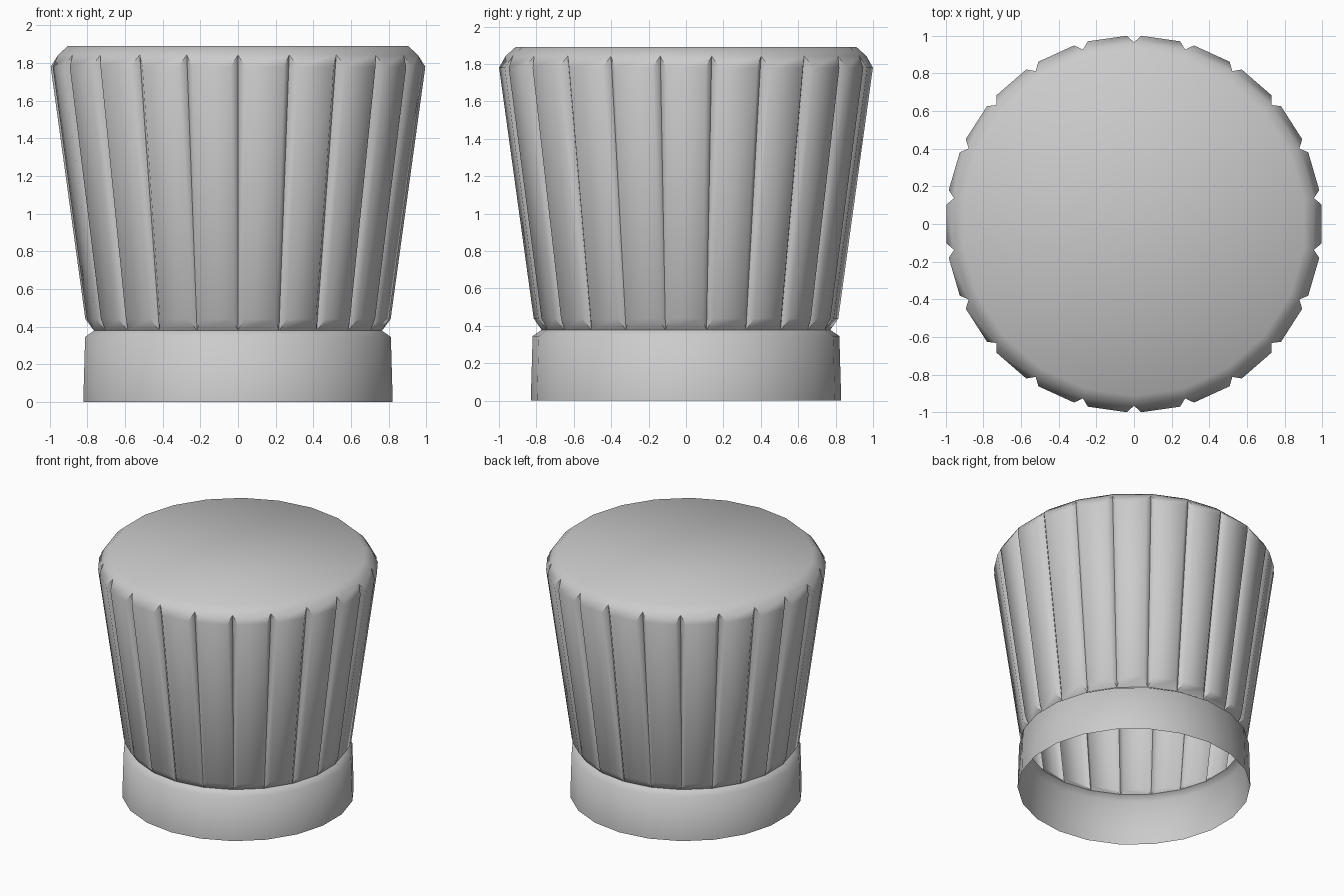
import bpy, bmesh, math

if "Cube" in bpy.data.objects:
    bpy.data.objects.remove(bpy.data.objects["Cube"])

N = 22                       # number of grip ribs
STEP = 2 * math.pi / N
HALF = math.radians(2.2)     # half width of a groove

bm = bmesh.new()


def vert(r, z, a):
    return bm.verts.new((r * math.cos(a), r * math.sin(a), z))


def ring(r, z):
    return [vert(r, z, math.pi / 2 + i * STEP) for i in range(N)]


def rib_ends(r, z):
    # one straight rib edge between each pair of grooves
    angles = [math.pi / 2 + i * STEP for i in range(N)]
    return [(vert(r, z, a + HALF), vert(r, z, a + STEP - HALF)) for a in angles]


# plain collar, neck, rim and top rings
base, collar, neck = ring(0.83, 0), ring(0.82, 0.345), ring(0.772, 0.378)
rim, top = ring(0.965, 1.842), ring(0.912, 1.89)
low, high = rib_ends(0.815, 0.44), rib_ends(1.0, 1.78)

for i in range(N):
    j = (i + 1) % N
    # collar, neck step and rounded top edge
    for a, b in ((base, collar), (collar, neck), (rim, top)):
        bm.faces.new((a[i], a[j], b[j], b[i]))
    # raised rib: lower bevel, flat front, upper bevel
    bm.faces.new((neck[i], neck[j], low[i][1], low[i][0]))
    bm.faces.new((low[i][0], low[i][1], high[i][1], high[i][0]))
    bm.faces.new((high[i][0], high[i][1], rim[j], rim[i]))
    # groove walls on both sides of the rib
    bm.faces.new((neck[i], low[i][0], high[i][0], rim[i]))
    bm.faces.new((neck[j], rim[j], high[i][1], low[i][1]))

# closed top, open underside
bm.faces.new(top)
bmesh.ops.recalc_face_normals(bm, faces=bm.faces)

mesh = bpy.data.meshes.new("ribbed_cap")
bm.to_mesh(mesh)
bm.free()
cap = bpy.data.objects.new("ribbed_cap", mesh)
bpy.context.collection.objects.link(cap)
bpy.context.view_layer.objects.active = cap
cap.select_set(True)
bpy.ops.object.shade_smooth_by_angle(angle=math.radians(60))
